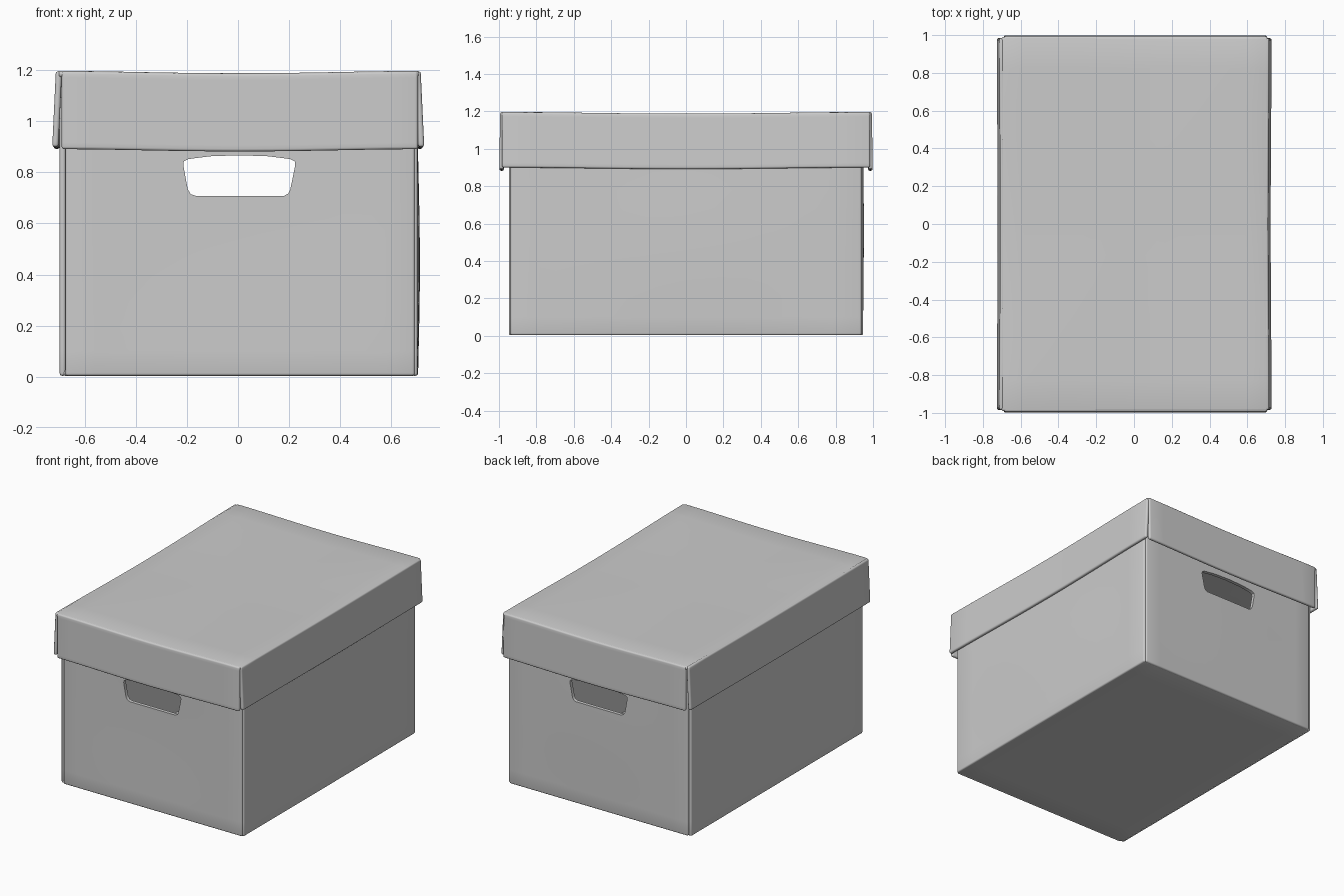
import bpy, bmesh, math

if "Cube" in bpy.data.objects:
    bpy.data.objects.remove(bpy.data.objects["Cube"])

T = 0.024   # board thickness


def bump(t):
    return (1 - min(1, t * t)) ** 2


def finish(ob, angle=40):
    """Apply modifiers and smooth the rounded board edges."""
    bpy.ops.object.select_all(action='DESELECT')
    bpy.context.view_layer.objects.active = ob
    ob.select_set(True)
    bpy.ops.object.convert(target='MESH')
    bpy.ops.object.shade_smooth_by_angle(angle=math.radians(angle))


def panel(name, f, thick=T, cutter=None, n=12):
    """Board whose mid surface is f(u, v), with u and v from -1 to 1."""
    bm = bmesh.new()
    bmesh.ops.create_grid(bm, x_segments=n, y_segments=n, size=1)
    for v in bm.verts:
        v.co = f(v.co.x, v.co.y)
    me = bpy.data.meshes.new(name)
    bm.to_mesh(me)
    bm.free()
    ob = bpy.data.objects.new(name, me)
    bpy.context.collection.objects.link(ob)
    s = ob.modifiers.new("board", 'SOLIDIFY')
    s.thickness, s.offset = thick, 0
    b = ob.modifiers.new("round", 'BEVEL')
    b.width, b.segments = 0.010, 3
    b.limit_method, b.angle_limit = 'ANGLE', math.radians(40)
    if cutter:
        c = ob.modifiers.new("hole", 'BOOLEAN')
        c.operation, c.object, c.solver = 'DIFFERENCE', cutter, 'EXACT'
    finish(ob)
    return ob


def lerp(a, b, t):
    return a + (b - a) * (t + 1) / 2


# handle hole cutter, passes through both ends
hole = [(-.185, .715), (-.165, .708), (.18, .708), (.197, .717), (.205, .735), (.224, .828),
        (.222, .843), (.205, .852), (.12, .863), (.005, .867), (-.11, .863),
        (-.195, .852), (-.212, .843), (-.214, .828), (-.197, .735)]
bm = bmesh.new()
face = bm.faces.new([bm.verts.new((x, -1.5, z)) for x, z in hole])
ext = bmesh.ops.extrude_face_region(bm, geom=[face])
bmesh.ops.translate(bm, vec=(0, 3, 0),
                    verts=[g for g in ext['geom'] if isinstance(g, bmesh.types.BMVert)])
bmesh.ops.recalc_face_normals(bm, faces=bm.faces)
me = bpy.data.meshes.new("handle_cutter")
bm.to_mesh(me)
bm.free()
cutter = bpy.data.objects.new("handle_cutter", me)
bpy.context.collection.objects.link(cutter)
cutter.hide_render = True

# box body
panel("box_bottom", lambda u, v: (.005 + .692 * u, .938 * v, .004 + T / 2))
for s, name in ((-1, "box_front"), (1, "box_back")):
    panel(name, lambda u, v, s=s: (.008 + .684 * u,
                                   s * (.947 - T / 2) + .004 * bump(u) * bump(v),
                                   lerp(.004, 1.165, v)), cutter=cutter)
panel("box_side_left", lambda u, v: (-.698 + T / 2 + .004 * bump(u) * bump(v),
                                     .938 * u, lerp(.004, 1.165, v)))
panel("box_side_right", lambda u, v: (.703 - T / 2 + .009 * bump(u) * bump(v + .25),
                                      .938 * u, lerp(.004, 1.165, v)))

# lid
panel("lid_top", lambda u, v: (.003 + .705 * u, .990 * v,
                               1.197 - T / 2 - .009 * max(bump(u), bump(v))))
for s, name in ((-1, "lid_front"), (1, "lid_back")):
    panel(name, lambda u, v, s=s: (.007 + .697 * u, s * (lerp(.998, .994, v) - T / 2),
                                   lerp(.891, 1.196, v) - .009 * bump(u)))
for s, name in ((-1, "lid_side_left"), (1, "lid_side_right")):
    panel(name, lambda u, v, s=s: (.001 + s * (lerp(.728, .714, v) - T / 2 - .005 * bump(u)),
                                   .984 * u, lerp(.900, 1.196, v) - .008 * bump(u)))

bpy.data.objects.remove(cutter)
